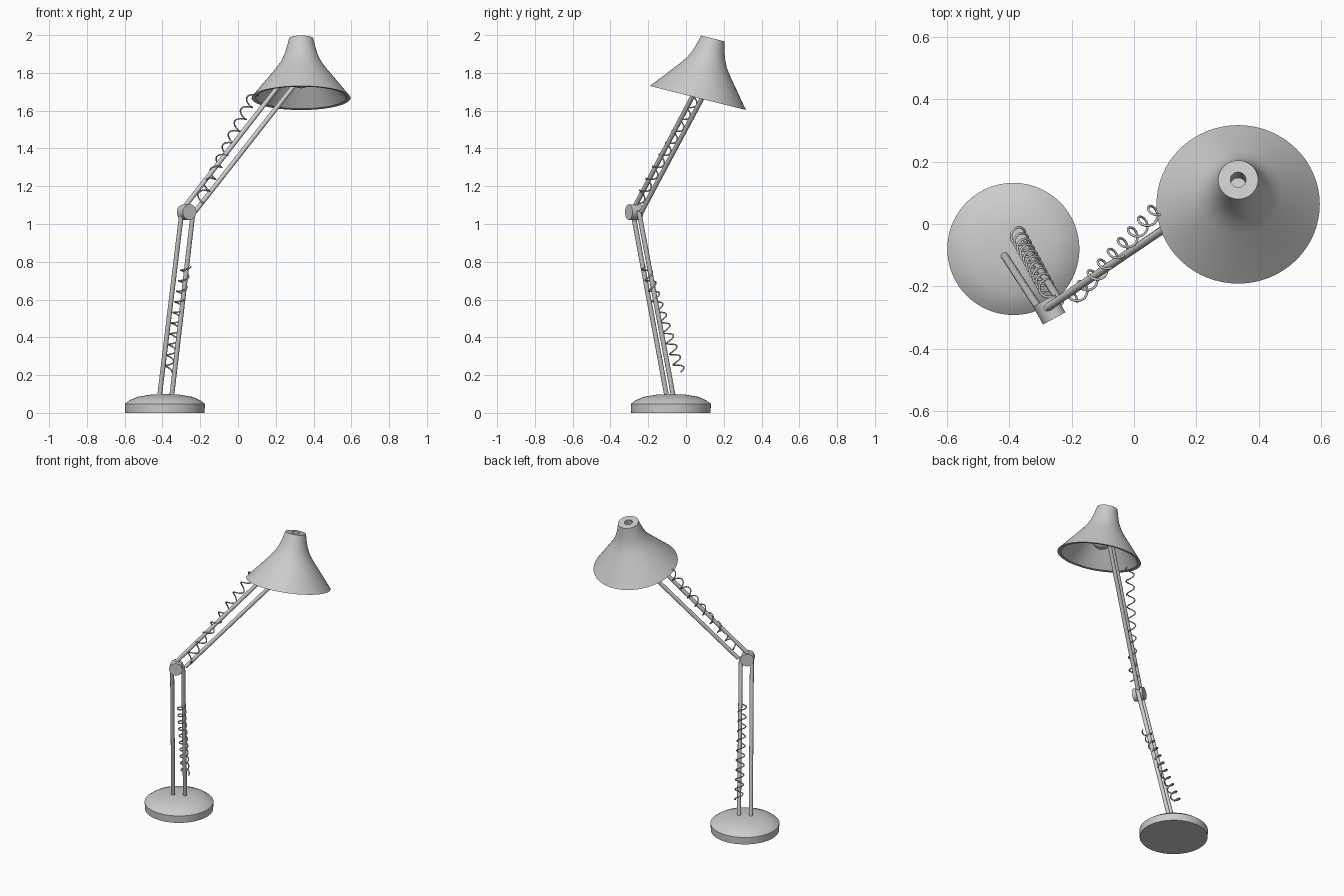
import bpy, bmesh, math
from mathutils import Vector, Matrix

cube = bpy.data.objects.get("Cube")
if cube:
    bpy.data.objects.remove(cube, do_unlink=True)

grey = bpy.data.materials.new("light_grey")
grey.use_nodes = True
grey.diffuse_color = (0.6, 0.6, 0.6, 1)
grey.node_tree.nodes["Principled BSDF"].inputs["Base Color"].default_value = (0.6, 0.6, 0.6, 1)


def smooth(obj, angle=35):
    bpy.ops.object.select_all(action='DESELECT')
    obj.select_set(True)
    bpy.context.view_layer.objects.active = obj
    bpy.ops.object.shade_smooth_by_angle(angle=math.radians(angle))


def place(name, data, origin=(0, 0, 0), axis=(0, 0, 1)):
    obj = bpy.data.objects.new(name, data)
    data.materials.append(grey)
    bpy.context.collection.objects.link(obj)
    turn = Vector((0, 0, 1)).rotation_difference(Vector(axis)).to_matrix().to_4x4()
    obj.matrix_world = Matrix.Translation(origin) @ turn
    return obj


def lathe(name, profile, origin, axis=(0, 0, 1), steps=64):
    """Revolve (radius, height) points around an axis."""
    bm = bmesh.new()
    verts = [bm.verts.new((r, 0, h)) for r, h in profile]
    edges = [bm.edges.new(pair) for pair in zip(verts, verts[1:])]
    bmesh.ops.spin(bm, geom=verts + edges, cent=(0, 0, 0), axis=(0, 0, 1),
                   angle=math.tau, steps=steps)
    bmesh.ops.remove_doubles(bm, verts=bm.verts, dist=0.0002)
    bmesh.ops.recalc_face_normals(bm, faces=bm.faces)
    mesh = bpy.data.meshes.new(name)
    bm.to_mesh(mesh)
    bm.free()
    obj = place(name, mesh, origin, axis)
    smooth(obj)
    return obj


def rod(name, start, end, radius, steps=20):
    """Solid cylinder between two points."""
    start, end = Vector(start), Vector(end)
    length = (end - start).length
    return lathe(name, [(0, 0), (radius, 0), (radius, length), (0, length)],
                 start, end - start, steps)


def spring(name, start, end, radius, turns, wire=0.004):
    """Coiled wire between two points."""
    start, end = Vector(start), Vector(end)
    length = (end - start).length
    count = turns * 16
    curve = bpy.data.curves.new(name, 'CURVE')
    curve.dimensions = '3D'
    curve.bevel_depth = wire
    curve.bevel_resolution = 2
    curve.use_fill_caps = True
    line = curve.splines.new('POLY')
    line.points.add(count)
    for i, point in enumerate(line.points):
        a = math.tau * turns * i / count
        point.co = (radius * math.cos(a), radius * math.sin(a), length * i / count, 1)
    return place(name, curve, start, end - start)


# Weighted base with a shallow dome
lathe("base", [(0, 0), (0.21, 0), (0.212, 0.048), (0.185, 0.068), (0.145, 0.085),
               (0.08, 0.096), (0, 0.1)], (-0.387, -0.08, 0))

# Lower arm, leaning forward, with its spring
rod("lower_arm_right", (-0.42, -0.095, 0.05), (-0.297, -0.283, 1.07), 0.0125)
rod("lower_arm_left", (-0.355, -0.06, 0.05), (-0.237, -0.25, 1.07), 0.0125)
spring("lower_spring", (-0.375, -0.03, 0.22), (-0.275, -0.215, 0.78), 0.025, 10)

# Elbow joint
rod("elbow_joint", (-0.288, -0.245, 1.063), (-0.256, -0.303, 1.063), 0.041, 32)

# Upper arm with its spring
rod("upper_arm_upper", (-0.295, -0.28, 1.075), (0.275, 0.104, 1.808), 0.0125)
rod("upper_arm_lower", (-0.228, -0.235, 1.065), (0.31, 0.13, 1.75), 0.0125)
spring("upper_spring", (-0.205, -0.25, 1.12), (0.085, 0.06, 1.69), 0.025, 9)

# Tilted shade: outer wall, inner wall and a recessed hole in the cap
rim = Vector((0.334, 0.063, 1.667))
tilt = Vector((0, 0.243, 0.97)).normalized()
lathe("shade", [(0, 0.25), (0.025, 0.25), (0.025, 0.325), (0.064, 0.325), (0.075, 0.28),
                (0.088, 0.238), (0.108, 0.195), (0.137, 0.155), (0.262, 0),
                (0.24, 0.002), (0.125, 0.145), (0.096, 0.185), (0.075, 0.235), (0, 0.235)],
      rim, tilt)

# Bulb and its holder
rod("bulb_socket", rim + tilt * 0.15, rim + tilt * 0.24, 0.04, 32)
bulb = [(0.065 * math.sin(math.pi * i / 16), -0.065 * math.cos(math.pi * i / 16))
        for i in range(17)]
lathe("bulb", bulb, rim + tilt * 0.12, tilt, 32)
